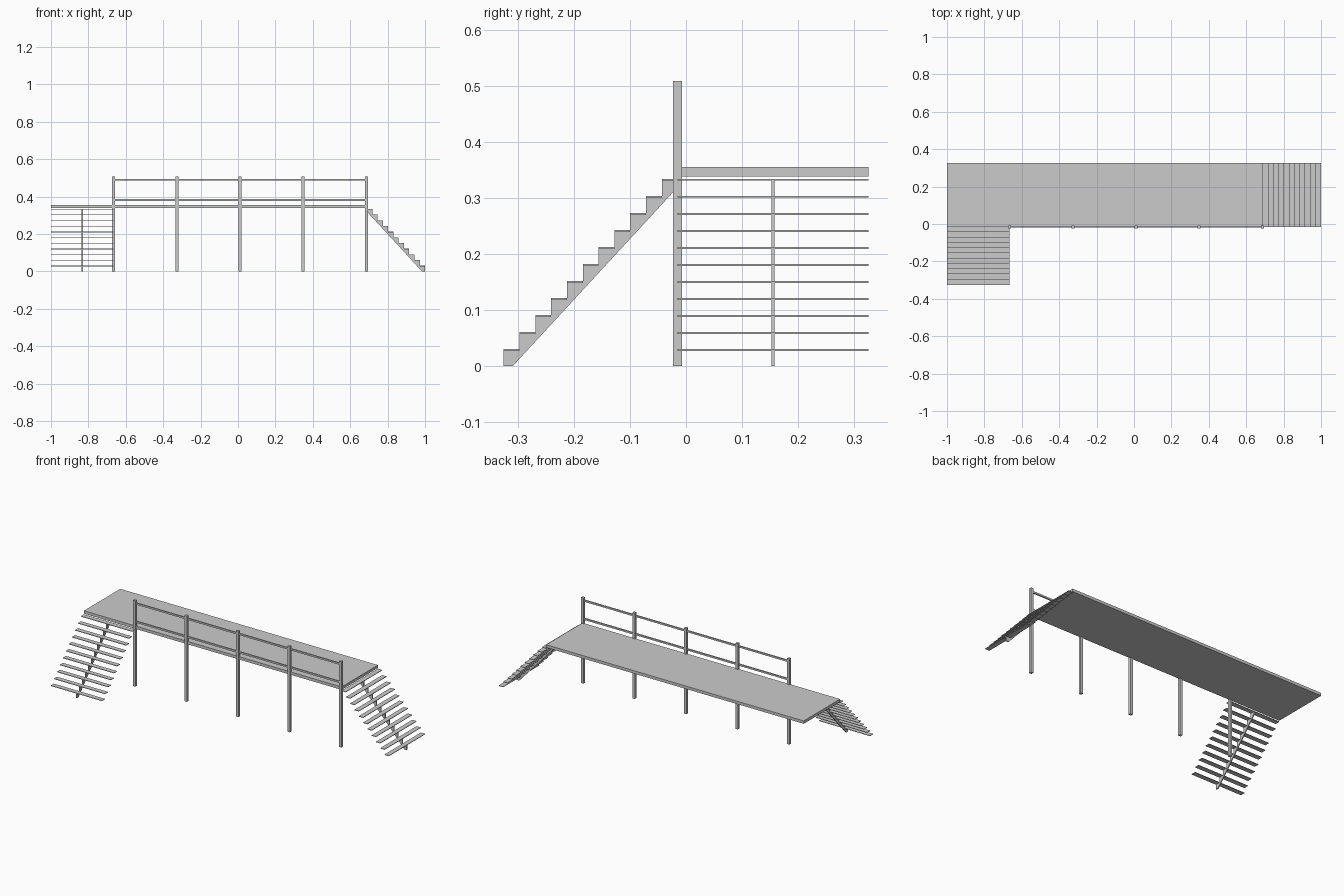
import bpy, bmesh

if "Cube" in bpy.data.objects:
    bpy.data.objects.remove(bpy.data.objects["Cube"])

DECK_TOP, DECK_BOTTOM = 0.355, 0.338
EDGE, BACK = -0.015, 0.325          # front and back edges of the deck in y
LEFT, RIGHT = -1.0, 0.69            # deck ends in x
STEPS, RUN, RISE, TREAD = 11, 0.0282, 0.03035, 0.0032


def box(name, x, y, z):
    bm = bmesh.new()
    bmesh.ops.create_cube(bm, size=1)
    for v in bm.verts:
        v.co = [(a + b) / 2 + c * (b - a) for (a, b), c in zip((x, y, z), v.co)]
    me = bpy.data.meshes.new(name)
    bm.to_mesh(me)
    bm.free()
    ob = bpy.data.objects.new(name, me)
    bpy.context.collection.objects.link(ob)
    return ob


def extruded(name, pts, place, w0, w1):
    """Extrude a (run, z) profile across the stair width."""
    bm = bmesh.new()
    face = bm.faces.new([bm.verts.new(place(u, w0, z)) for u, z in pts])
    ext = bmesh.ops.extrude_face_region(bm, geom=[face])["geom"]
    shift = [b - a for a, b in zip(place(0, w0, 0), place(0, w1, 0))]
    bmesh.ops.translate(bm, vec=shift, verts=[g for g in ext if isinstance(g, bmesh.types.BMVert)])
    bmesh.ops.recalc_face_normals(bm, faces=bm.faces)
    me = bpy.data.meshes.new(name)
    bm.to_mesh(me)
    bm.free()
    bpy.context.collection.objects.link(bpy.data.objects.new(name, me))


def stairs(name, place, w0, w1):
    # u runs from the foot (0) up to the deck edge
    for i in range(STEPS):
        u, z = i * RUN, (i + 1) * RISE
        extruded(f"{name}_tread_{i + 1}", [(u, z - TREAD), (u + RUN, z - TREAD), (u + RUN, z), (u, z)],
                 place, w0, w1)
    # single central sawtooth stringer
    saw = [(0.016, 0), (0, 0)]
    for i in range(STEPS):
        z = (i + 1) * RISE - TREAD
        saw += [(i * RUN, z), ((i + 1) * RUN, z)]
    saw.append((STEPS * RUN, 0.319))
    mid = (w0 + w1) / 2
    extruded(f"{name}_stringer", saw, place, mid - 0.003, mid + 0.003)


# Deck
box("deck", (LEFT, RIGHT), (EDGE, BACK), (DECK_BOTTOM, DECK_TOP))

# Posts along the front edge
for i in range(5):
    x = -0.665 + i * 0.3378
    box(f"post_{i + 1}", (x - 0.008, x + 0.008), (EDGE - 0.008, EDGE + 0.008), (0, 0.508))

# Handrail and middle rail
for name, z in (("top_rail", 0.49), ("middle_rail", 0.382)):
    box(name, (-0.665, 0.686), (EDGE - 0.004, EDGE + 0.004), (z - 0.005, z + 0.005))

# Stairs: one forward at the left end, one off the right end
stairs("front_stair", lambda u, w, z: (w, -0.325 + u, z), LEFT, -0.665)
stairs("side_stair", lambda u, w, z: (1.0 - u, w, z), EDGE, BACK)
